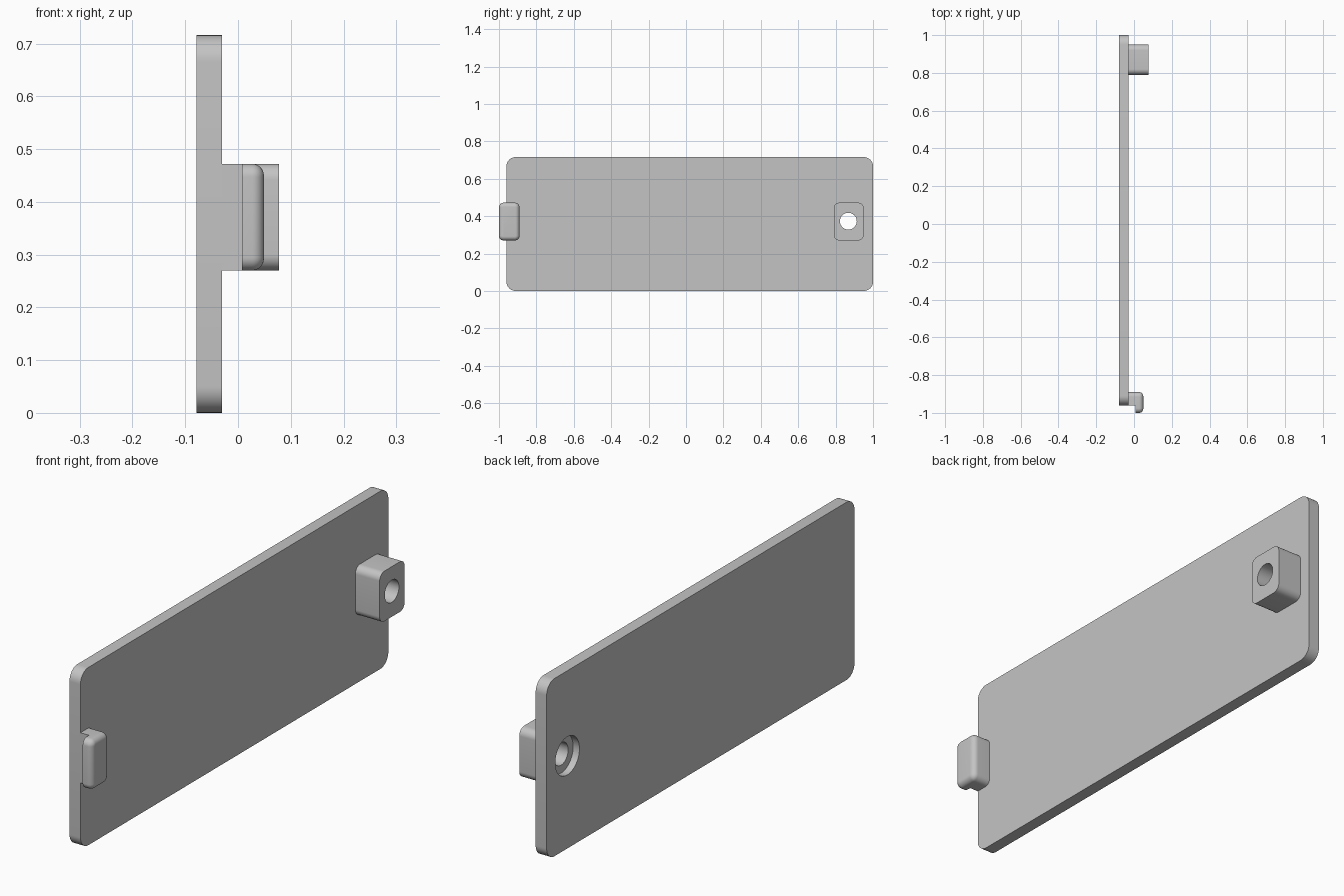
import bpy
import bmesh
import math
from mathutils import Matrix, Vector

if "Cube" in bpy.data.objects:
    bpy.data.objects.remove(bpy.data.objects["Cube"])

grey = bpy.data.materials.new("light_grey")
grey.use_nodes = True
COLOUR = (0.55, 0.55, 0.55, 1)
grey.diffuse_color = COLOUR
grey.node_tree.nodes["Principled BSDF"].inputs["Base Color"].default_value = COLOUR


def add_object(name, bm):
    mesh = bpy.data.meshes.new(name)
    bm.to_mesh(mesh)
    bm.free()
    mesh.materials.append(grey)
    obj = bpy.data.objects.new(name, mesh)
    bpy.context.collection.objects.link(obj)
    return obj


def block(name, low, high, corner=0, rim=0):
    """Box with corners rounded about x, and optionally a rounded +x rim."""
    low, high = Vector(low), Vector(high)
    bm = bmesh.new()
    bmesh.ops.create_cube(bm, size=1)
    bmesh.ops.scale(bm, vec=high - low, verts=bm.verts)
    bmesh.ops.translate(bm, vec=(low + high) / 2, verts=bm.verts)
    if corner:
        edges = [e for e in bm.edges if abs(e.verts[0].co.x - e.verts[1].co.x) > 1e-4]
        bmesh.ops.bevel(bm, geom=edges, offset=corner, segments=10,
                        profile=0.5, affect='EDGES')
    if rim:
        edges = [e for e in bm.edges if all(v.co.x > high.x - 1e-4 for v in e.verts)]
        bmesh.ops.bevel(bm, geom=edges, offset=rim, segments=8,
                        profile=0.5, affect='EDGES')
    return add_object(name, bm)


def drill(name, x0, x1, y, z, radius):
    """Cylinder along x, used as a cutter."""
    bm = bmesh.new()
    place = Matrix.Translation(((x0 + x1) / 2, y, z)) @ Matrix.Rotation(math.pi / 2, 4, 'Y')
    bmesh.ops.create_cone(bm, cap_ends=True, segments=48, radius1=radius,
                          radius2=radius, depth=x1 - x0, matrix=place)
    return add_object(name, bm)


def cut(obj, cutter):
    cutter.hide_render = True
    mod = obj.modifiers.new("cut", 'BOOLEAN')
    mod.operation = 'DIFFERENCE'
    mod.solver = 'EXACT'
    mod.object = cutter
    bpy.context.view_layer.objects.active = obj
    bpy.ops.object.modifier_apply(modifier=mod.name)


# Cover plate, screw boss and hooked latch
plate = block("cover_plate", (-0.079, -0.96, 0), (-0.03, 1, 0.716), corner=0.05)
boss = block("screw_boss", (-0.04, 0.79, 0.27), (0.078, 0.95, 0.472), corner=0.03)
latch = block("latch_hook", (-0.04, -1, 0.27), (0.049, -0.89, 0.472), corner=0.025, rim=0.022)

# Screw hole with a counterbore on the outer face
hole = drill("hole_cutter", -0.2, 0.2, 0.868, 0.373, 0.045)
bore = drill("bore_cutter", -0.2, -0.051, 0.868, 0.373, 0.077)
# Step under the latch tongue
step = block("step_cutter", (-0.2, -1.2, 0.1), (0.008, -0.96, 0.6))

cut(plate, hole)
cut(plate, bore)
cut(boss, hole)
cut(latch, step)
for cutter in (hole, bore, step):
    bpy.data.objects.remove(cutter)

# Smooth the rounded corners, keep the rest crisp
for obj in (plate, boss, latch):
    bpy.ops.object.select_all(action='DESELECT')
    obj.select_set(True)
    bpy.context.view_layer.objects.active = obj
    bpy.ops.object.shade_smooth_by_angle(angle=math.radians(30))
